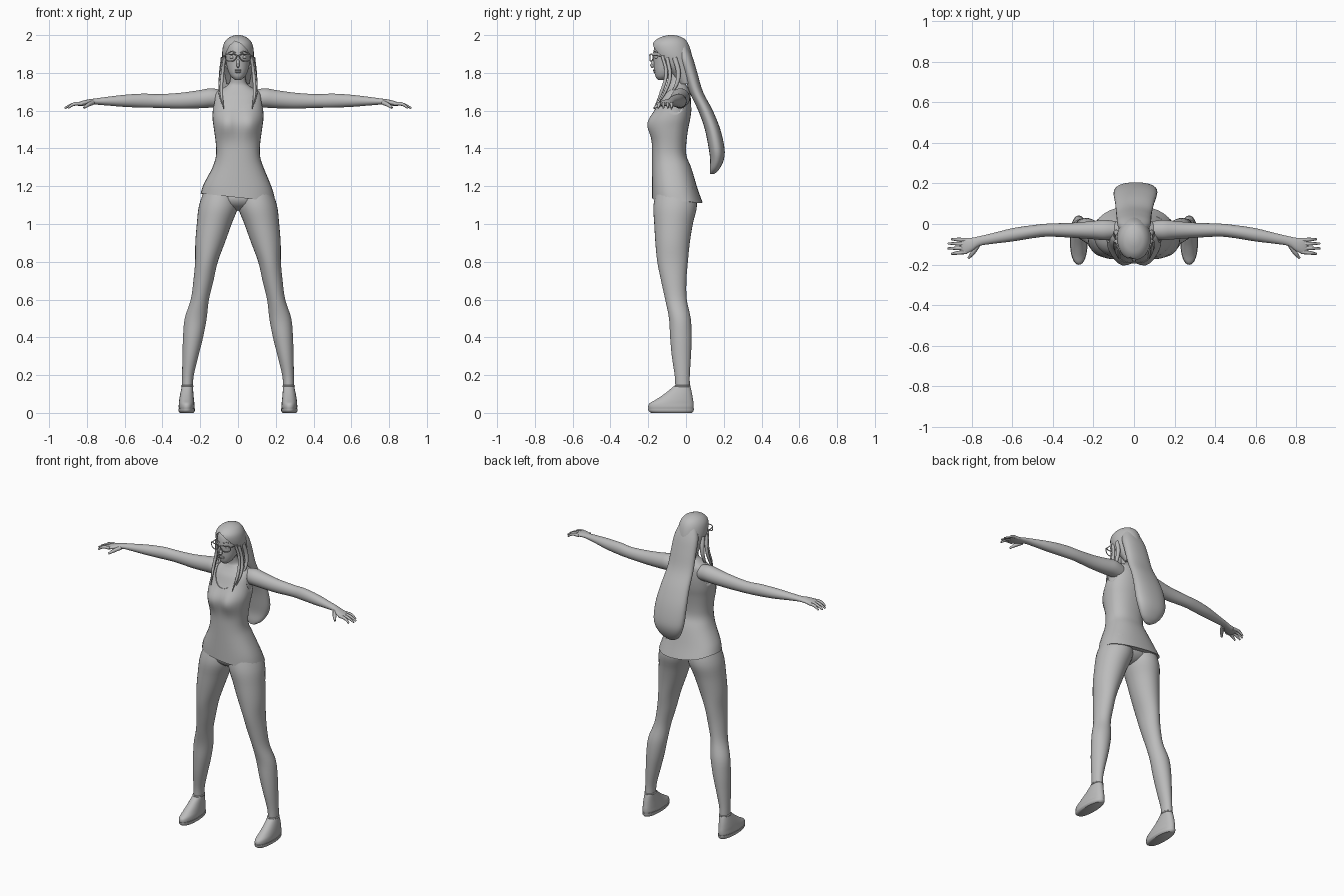
import bpy, bmesh, math
from mathutils import Vector, Matrix

if "Cube" in bpy.data.objects:
    bpy.data.objects.remove(bpy.data.objects["Cube"])

grey = bpy.data.materials.new("plain grey")
grey.use_nodes = True
colour = (0.5, 0.5, 0.5, 1)
grey.diffuse_color = colour
grey.node_tree.nodes["Principled BSDF"].inputs["Base Color"].default_value = colour
SIDES = (("left", 1), ("right", -1))


def finish(name, mesh):
    """Turn a mesh into a smooth, coloured object."""
    mesh.materials.clear()
    mesh.materials.append(grey)
    mesh.shade_smooth()
    mesh.set_sharp_from_angle(angle=math.radians(50))
    obj = bpy.data.objects.new(name, mesh)
    bpy.context.collection.objects.link(obj)
    return obj


def from_bmesh(name, bm):
    bmesh.ops.recalc_face_normals(bm, faces=bm.faces)
    mesh = bpy.data.meshes.new(name)
    bm.to_mesh(mesh)
    bm.free()
    return finish(name, mesh)


def spline(rings, steps):
    """Smoothly interpolate rows of ring values."""
    out = []
    for i in range(len(rings) - 1):
        a, b, c, d = (Vector(rings[min(max(i + k, 0), len(rings) - 1)]) for k in (-1, 0, 1, 2))
        for j in range(steps):
            t = j / steps
            out.append(b + (c - a) * t / 2 + (a * 2 - b * 5 + c * 4 - d) * t * t / 2
                       + (b * 3 - a - c * 3 + d) * t ** 3 / 2)
    return out + [Vector(rings[-1])]


def loft(name, rings, axis="z", power=2.0, side=1, grow=0.0, shape=None, sides=32, steps=4):
    """Rings are (position, y min, y max, centre, radius) along z or x."""
    bm = bmesh.new()
    loops = []
    for pos, y0, y1, mid, radius in spline(rings, steps):
        loop = []
        for k in range(sides):
            ang = math.tau * k / sides
            c, s = (math.copysign(abs(f) ** (2 / power), f) for f in (math.cos(ang), math.sin(ang)))
            across = mid + (radius + grow) * c
            y = (y0 + y1) / 2 + ((y1 - y0) / 2 + grow) * s
            p = Vector((across, y, pos) if axis == "z" else (pos, y, across))
            if shape:
                p = shape(p)
            p.x *= side
            loop.append(bm.verts.new(p))
        loops.append(loop)
    for a, b in zip(loops, loops[1:]):
        for k in range(sides):
            n = (k + 1) % sides
            bm.faces.new((a[k], a[n], b[n], b[k]))
    bm.faces.new(loops[0])
    bm.faces.new(loops[-1])
    return from_bmesh(name, bm)


def ball(name, place, size, tilt=0.0):
    bm = bmesh.new()
    bmesh.ops.create_uvsphere(bm, u_segments=24, v_segments=14, radius=1)
    bm.transform(Matrix.Translation(place) @ Matrix.Rotation(tilt, 4, "X") @ Matrix.Diagonal((*size, 1)))
    return from_bmesh(name, bm)


def evaluated(obj):
    """Bake curves and modifiers into a fresh mesh object."""
    graph = bpy.context.evaluated_depsgraph_get()
    mesh = bpy.data.meshes.new_from_object(obj.evaluated_get(graph))
    name = obj.name
    bpy.data.objects.remove(obj)
    return finish(name, mesh)


def tube(name, points, radii, side=1, closed=False):
    curve = bpy.data.curves.new(name, "CURVE")
    curve.dimensions = "3D"
    curve.bevel_depth = 1
    curve.bevel_resolution = 2
    curve.use_fill_caps = True
    line = curve.splines.new("BEZIER")
    line.bezier_points.add(len(points) - 1)
    line.use_cyclic_u = closed
    line.resolution_u = 5
    for bp, (x, y, z), r in zip(line.bezier_points, points, radii):
        bp.co = (x * side, y, z)
        bp.radius = r
        bp.handle_left_type = bp.handle_right_type = "AUTO"
    obj = bpy.data.objects.new(name, curve)
    bpy.context.collection.objects.link(obj)
    return evaluated(obj)


def prism(name, outline, y0, y1):
    bm = bmesh.new()
    face = bm.faces.new([bm.verts.new((x, y0, z)) for x, z in outline])
    made = bmesh.ops.extrude_face_region(bm, geom=[face])["geom"]
    bmesh.ops.translate(bm, vec=(0, y1 - y0, 0), verts=[v for v in made if isinstance(v, bmesh.types.BMVert)])
    return from_bmesh(name, bm)


def cut(obj, cutters):
    for cutter in cutters:
        mod = obj.modifiers.new("cut", "BOOLEAN")
        mod.operation = "DIFFERENCE"
        mod.object = cutter
    evaluated(obj)
    for cutter in cutters:
        bpy.data.objects.remove(cutter)


def body_shape(p):
    """Push out the bust and tilt the hem."""
    if p.y < -0.08:
        p.y -= 0.032 * math.exp(-((abs(p.x) - 0.06) / 0.055) ** 2 - ((p.z - 1.53) / 0.065) ** 2)
    low = min(max((1.3 - p.z) / 0.16, 0), 1)
    p.z -= low * (0.11 * p.x + 0.35 * max(p.y - 0.02, 0))
    return p


# Torso skin and the sleeveless top over it
trunk = [(1.14, -.175, .082, 0, .193), (1.2, -.175, .055, 0, .176), (1.3, -.175, .022, 0, .13),
         (1.36, -.175, -.002, 0, .112), (1.42, -.175, -.004, 0, .112), (1.5, -.176, .006, 0, .122),
         (1.56, -.17, .018, 0, .13), (1.62, -.15, .025, 0, .128), (1.67, -.13, .025, 0, .122),
         (1.7, -.11, .02, 0, .108), (1.725, -.095, .008, 0, .07), (1.75, -.09, -.005, 0, .044),
         (1.82, -.105, -.02, 0, .038)]
loft("torso_and_neck", trunk[5:], power=2.3, shape=body_shape)
top = loft("tank_top", trunk[:-1], power=2.3, grow=.005, shape=body_shape)
neckline = [(.085 * math.cos(math.tau * k / 32), 1.73 + .125 * math.sin(math.tau * k / 32)) for k in range(32)]
cutters = [prism("neck_cutter", neckline, -.4, .3)]
for word, s in SIDES:
    cutters.append(ball(word + "_armhole_cutter", (s * .155, -.035, 1.66), (.045, .08, .09)))
cut(top, cutters)
ball("pelvis", (0, -.06, 1.14), (.16, .1, .07))

leg = [(1.2, -.15, .04, .09, .08), (1.1, -.172, .058, .102, .104), (1, -.168, .036, .126, .092),
       (.9, -.162, .02, .148, .078), (.8, -.152, .01, .167, .06), (.7, -.132, .002, .183, .053),
       (.6, -.11, .004, .202, .048), (.5, -.09, .025, .224, .058), (.4, -.084, .03, .238, .053),
       (.3, -.075, .026, .252, .042), (.2, -.06, .02, .265, .031), (.14, -.056, .02, .268, .029),
       (.1, -.05, .016, .27, .026)]
arm = [(.07, -.07, .01, 1.66, .045), (.14, -.08, .02, 1.667, .051), (.2, -.075, .015, 1.661, .048),
       (.3, -.068, .006, 1.653, .042), (.42, -.062, .002, 1.651, .036), (.5, -.07, -.006, 1.653, .037),
       (.6, -.086, -.021, 1.652, .032), (.7, -.098, -.046, 1.65, .022), (.76, -.108, -.06, 1.648, .016),
       (.8, -.134, -.068, 1.643, .015), (.835, -.148, -.07, 1.637, .012), (.86, -.14, -.08, 1.633, .005)]
shoe = [(.016, -.195, .036, .272, .038), (.03, -.2, .04, .272, .042), (.05, -.194, .04, .272, .041),
        (.07, -.16, .037, .272, .039), (.1, -.115, .032, .271, .035), (.128, -.08, .026, .269, .031),
        (.14, -.066, .022, .268, .029)]
sole = [(0, -.185, .032, .272, .036), (.01, -.198, .04, .272, .043), (.024, -.201, .042, .272, .044)]
# Finger name, base y, tip x, tip y
fingers = [("little", -.078, .9, -.075), ("ring", -.098, .916, -.096),
           ("middle", -.119, .918, -.12), ("index", -.138, .9, -.147)]

for word, s in SIDES:
    loft(word + "_leg", leg, side=s)
    loft(word + "_arm", arm, axis="x", side=s)
    loft(word + "_shoe", shoe, power=2.2, side=s)
    loft(word + "_sole", sole, power=2.2, side=s)
    tube(word + "_ankle_cuff", [(.268 + .029 * math.cos(a), -.019 + .038 * math.sin(a), .142)
         for a in (0, math.pi / 2, math.pi, 3 * math.pi / 2)], [.005] * 4, s, True)
    for finger, y, tx, ty in fingers:
        tube(f"{word}_{finger}_finger", [(.825, y, 1.637), (.87, (y + ty) / 2, 1.634), (tx, ty, 1.614)],
             [.01, .009, .005], s)
    tube(word + "_thumb", [(.77, -.105, 1.642), (.795, -.143, 1.63), (.815, -.168, 1.615)], [.013, .011, .006], s)

# Head and face
head = [(1.763, -.148, -.11, 0, .016), (1.78, -.161, -.08, 0, .036), (1.81, -.168, -.045, 0, .052),
        (1.85, -.171, -.01, 0, .062), (1.9, -.173, .005, 0, .066), (1.95, -.162, .005, 0, .06),
        (1.985, -.12, -.04, 0, .028)]
loft("head", head)
ball("nose", (0, -.172, 1.85), (.009, .013, .025), -.35)
ball("nose_tip", (0, -.181, 1.84), (.009, .01, .008))
ball("upper_lip", (0, -.166, 1.814), (.019, .009, .005))
ball("lower_lip", (0, -.164, 1.805), (.016, .009, .006))
for word, s in SIDES:
    ball(word + "_eye", (s * .03, -.156, 1.883), (.015, .011, .009))
    ball(word + "_ear", (s * .068, -.075, 1.865), (.01, .018, .028))
    tube(word + "_eyebrow", [(.012, -.172, 1.907), (.032, -.167, 1.913), (.052, -.148, 1.906)],
         [.002, .003, .001], s)
    # Glasses
    rim = [(.01, -.19, 1.893), (.04, -.189, 1.898), (.066, -.178, 1.896),
           (.065, -.176, 1.872), (.04, -.187, 1.863), (.016, -.19, 1.87)]
    tube(word + "_glasses_rim", rim, [.0028] * 6, s, True)
    tube(word + "_glasses_temple", [(.066, -.178, 1.892), (.072, -.13, 1.89), (.071, -.07, 1.888)], [.0025] * 3, s)
    # Loose front locks
    tube(word + "_front_lock", [(.07, -.125, 1.89), (.082, -.105, 1.8), (.088, -.13, 1.7), (.076, -.17, 1.61)],
         [.008, .009, .009, .002], s)
    tube(word + "_middle_lock", [(.076, -.1, 1.88), (.09, -.085, 1.78), (.096, -.11, 1.7), (.088, -.145, 1.64)],
         [.01, .01, .008, .002], s)
    tube(word + "_rear_lock", [(.078, -.06, 1.88), (.088, -.04, 1.8), (.093, -.05, 1.74), (.09, -.08, 1.69)],
         [.014, .013, .01, .003], s)
tube("glasses_bridge", [(-.011, -.19, 1.888), (0, -.193, 1.891), (.011, -.19, 1.888)], [.0025] * 3)

# Hair cap opened over the face, with a parting
cap = [(1.74, -.04, .05, 0, .06), (1.8, -.085, .045, 0, .072), (1.85, -.14, .038, 0, .08),
       (1.9, -.172, .03, 0, .084), (1.95, -.178, .014, 0, .077), (1.98, -.152, -.008, 0, .057),
       (1.995, -.115, -.04, 0, .03), (2, -.09, -.065, 0, .01)]
opening = [(-.066, 1.7), (-.073, 1.86), (-.066, 1.9), (-.045, 1.943), (-.018, 1.968),
           (.015, 1.955), (.045, 1.925), (.066, 1.89), (.073, 1.85), (.066, 1.7)]
cut(loft("hair_cap", cap), [prism("face_cutter", opening, -.3, -.085)])

# Long hair sweeping away from the back
back_hair = [(1.95, -.06, .006, 0, .055), (1.88, -.045, .036, 0, .08), (1.8, -.015, .06, 0, .085),
             (1.7, .018, .09, 0, .088), (1.6, .065, .142, .003, .096), (1.5, .1, .182, .006, .106),
             (1.4, .12, .204, .008, .106), (1.34, .128, .2, .008, .09), (1.29, .126, .176, .008, .058),
             (1.265, .128, .15, .008, .02)]
loft("back_hair", back_hair, power=2.2)
